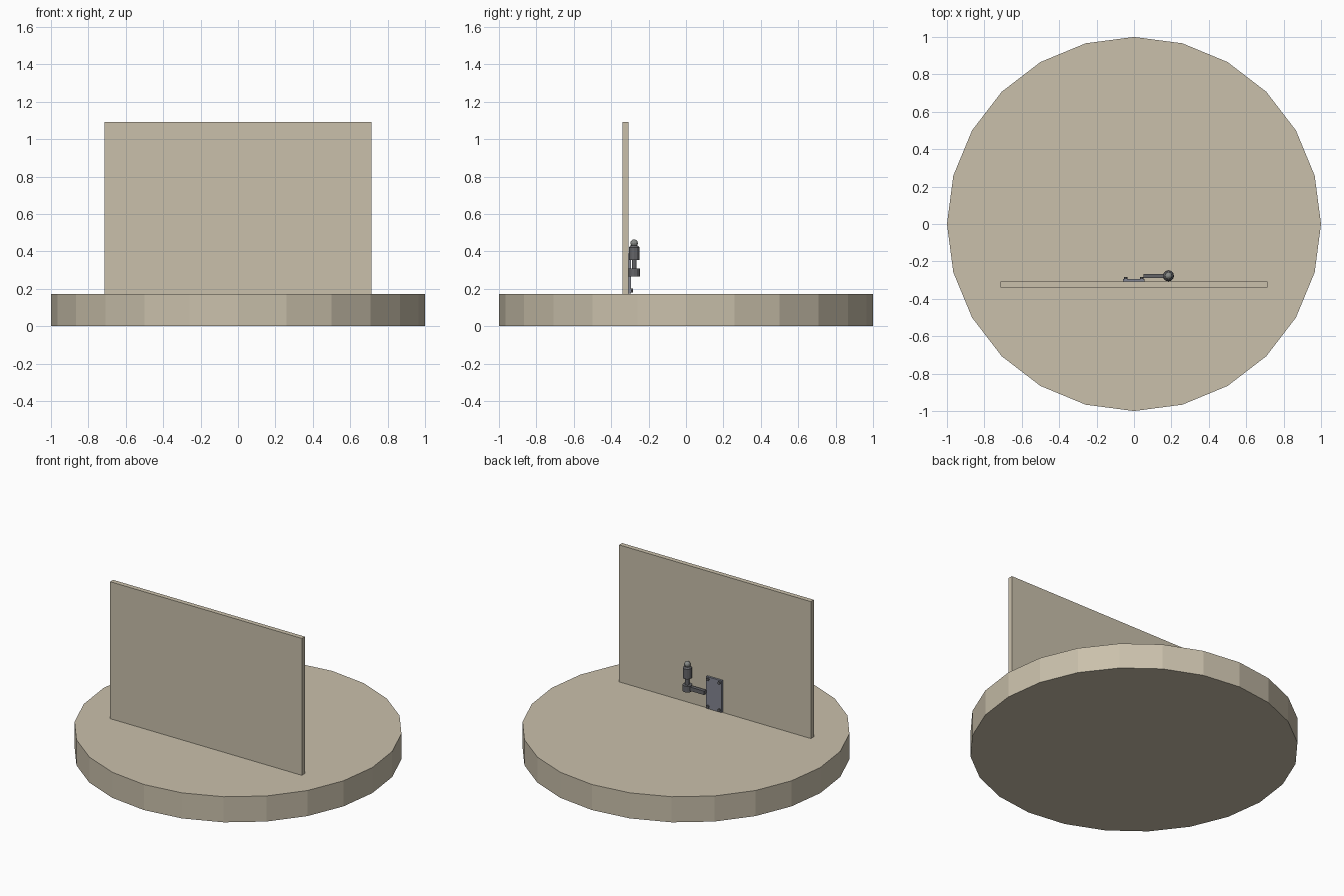
import bpy, math

cube = bpy.data.objects.get("Cube")
if cube:
    bpy.data.objects.remove(cube, do_unlink=True)


def material(name, rgb):
    m = bpy.data.materials.new(name)
    m.use_nodes = True
    m.diffuse_color = (*rgb, 1)
    m.node_tree.nodes["Principled BSDF"].inputs["Base Color"].default_value = (*rgb, 1)
    return m


BEIGE = material("beige", (0.59, 0.53, 0.41))
STEEL = material("steel grey", (0.23, 0.24, 0.29))
IRON = material("dark iron", (0.13, 0.13, 0.14))
GLASS = material("pale grey", (0.25, 0.26, 0.25))


def finish(name, mat):
    ob = bpy.context.object
    ob.name = name
    ob.data.materials.append(mat)
    return ob


def box(name, mat, x, y, z):
    """Box spanning the given (low, high) ranges."""
    bpy.ops.mesh.primitive_cube_add(size=1, location=[sum(r) / 2 for r in (x, y, z)])
    ob = finish(name, mat)
    ob.scale = [r[1] - r[0] for r in (x, y, z)]
    bpy.ops.object.transform_apply(location=False, rotation=False, scale=True)
    return ob


def post(name, mat, x, y, z, r, r_top=None, sides=12):
    """Upright cylinder or cone between two heights."""
    bpy.ops.mesh.primitive_cone_add(
        vertices=sides, radius1=r, radius2=r if r_top is None else r_top,
        depth=z[1] - z[0], location=(x, y, sum(z) / 2))
    return finish(name, mat)


# Round base and upright wall
post("base_disc", BEIGE, 0, 0, (0, 0.172), 1, sides=24)
box("wall_panel", BEIGE, (-0.713, 0.713), (-0.34, -0.308), (0.172, 1.093))

# Mounting plate with four screws
box("mounting_plate", STEEL, (-0.058, 0.056), (-0.308, -0.294), (0.176, 0.39))
for x in (-0.044, 0.042):
    for z in (0.191, 0.375):
        bpy.ops.mesh.primitive_cylinder_add(
            vertices=8, radius=0.01, depth=0.012,
            location=(x, -0.29, z), rotation=(math.pi / 2, 0, 0))
        finish("plate_screw", IRON)

# Arm reaching sideways to the fitting
X, Y = 0.184, -0.277
box("bracket_arm", IRON, (0.052, 0.165), (-0.29, -0.266), (0.276, 0.302))

# Fitting: collar, stem, body and round tip
post("collar", IRON, X, Y, (0.267, 0.308), 0.03)
post("stem", IRON, X, Y, (0.308, 0.355), 0.013)
post("body", IRON, X, Y, (0.355, 0.422), 0.028)
post("body_shoulder", IRON, X, Y, (0.422, 0.432), 0.028, 0.02)
bpy.ops.mesh.primitive_uv_sphere_add(segments=12, ring_count=8, radius=0.02,
                                     location=(X, Y, 0.444))
finish("round_tip", GLASS)
